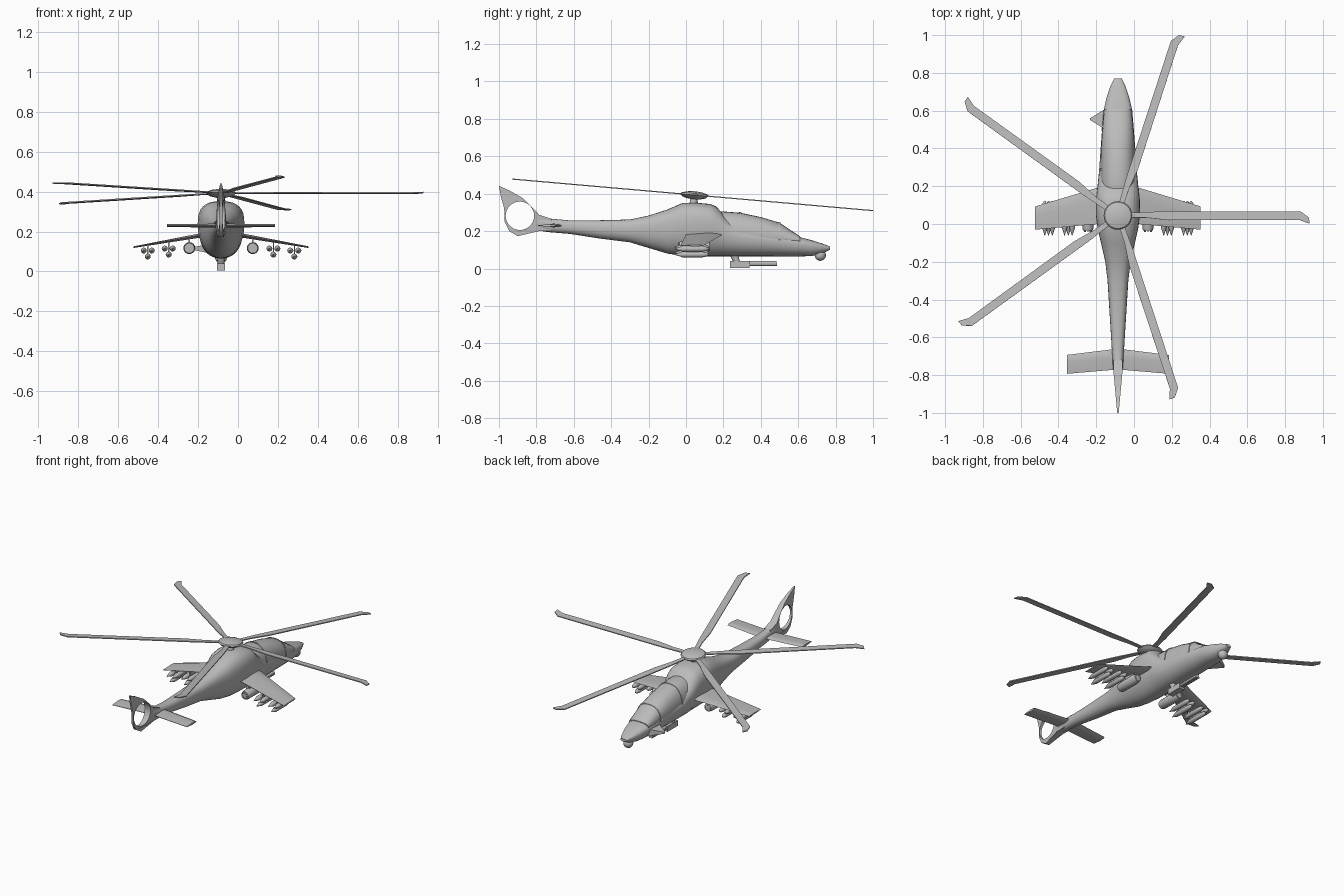
import bpy, bmesh, math
from mathutils import Matrix, Vector

if "Cube" in bpy.data.objects:
    bpy.data.objects.remove(bpy.data.objects["Cube"], do_unlink=True)

CX = -0.085  # centre line of the airframe
HUB = Vector((CX, 0.045, 0.393))

GREY = (0.5, 0.5, 0.5, 1)
paint = bpy.data.materials.new("airframe_grey")
paint.use_nodes = True
paint.diffuse_color = GREY
paint.node_tree.nodes["Principled BSDF"].inputs["Base Color"].default_value = GREY


def finish(name, bm, angle=35):
    bmesh.ops.recalc_face_normals(bm, faces=bm.faces)
    mesh = bpy.data.meshes.new(name)
    bm.to_mesh(mesh)
    bm.free()
    mesh.materials.append(paint)
    ob = bpy.data.objects.new(name, mesh)
    bpy.context.collection.objects.link(ob)
    bpy.ops.object.select_all(action="DESELECT")
    ob.select_set(True)
    bpy.context.view_layer.objects.active = ob
    bpy.ops.object.shade_smooth_by_angle(angle=math.radians(angle))
    return ob


def skin(bm, rings):
    """Join closed rings of points into a capped skin."""
    loops = [[bm.verts.new(p) for p in ring] for ring in rings]
    n = len(loops[0])
    for a, b in zip(loops, loops[1:]):
        for i in range(n):
            j = (i + 1) % n
            bm.faces.new((a[i], a[j], b[j], b[i]))
    bm.faces.new(loops[0])
    bm.faces.new(loops[-1])


def hull_ring(y, low, top, half, mid, power=0.75, n=32):
    """Egg-shaped section, boxier above its widest height."""
    ring = []
    for i in range(n):
        a = 2 * math.pi * i / n
        c, s = math.cos(a), math.sin(a)
        p = power if s > 0 else 0.95
        h = top - mid if s > 0 else mid - low
        ring.append((CX + half * math.copysign(abs(c) ** p, c), y,
                     mid + h * math.copysign(abs(s) ** p, s)))
    return ring


def loft(name, sections, power=0.75):
    bm = bmesh.new()
    skin(bm, [hull_ring(*s, power=power) for s in sections])
    return finish(name, bm)


def lathe(name, profile, place, n=16):
    """Turn (height, radius) pairs about local z."""
    bm = bmesh.new()
    skin(bm, [[place @ Vector((r * math.cos(2 * math.pi * i / n),
                               r * math.sin(2 * math.pi * i / n), h))
               for i in range(n)] for h, r in profile])
    return finish(name, bm)


def box(name, lo, hi):
    bm = bmesh.new()
    bmesh.ops.create_cube(bm, size=1)
    for v in bm.verts:
        v.co = [l + (c + 0.5) * (h - l) for l, h, c in zip(lo, hi, v.co)]
    return finish(name, bm)


def along_y(x, z):
    """Place a lathe with its axis running forward."""
    return Matrix.Translation((x, 0, z)) @ Matrix.Rotation(-math.pi / 2, 4, "X")


# Fuselage and tail boom: y, bottom, top, half width, height of widest point
loft("fuselage", [
    (-0.80, 0.205, 0.285, 0.022, 0.24), (-0.74, 0.195, 0.268, 0.028, 0.23),
    (-0.62, 0.185, 0.257, 0.035, 0.22), (-0.46, 0.16, 0.258, 0.045, 0.21),
    (-0.30, 0.14, 0.262, 0.055, 0.205), (-0.20, 0.11, 0.283, 0.067, 0.21),
    (-0.10, 0.08, 0.315, 0.09, 0.22), (-0.02, 0.068, 0.35, 0.108, 0.235),
    (0.05, 0.065, 0.352, 0.117, 0.24), (0.13, 0.065, 0.345, 0.116, 0.235),
    (0.16, 0.065, 0.333, 0.113, 0.225), (0.20, 0.065, 0.29, 0.108, 0.19),
    (0.28, 0.065, 0.22, 0.1, 0.165), (0.45, 0.065, 0.19, 0.088, 0.15),
    (0.60, 0.065, 0.17, 0.076, 0.13), (0.67, 0.066, 0.152, 0.06, 0.12),
    (0.73, 0.08, 0.133, 0.04, 0.115), (0.77, 0.1, 0.118, 0.02, 0.11)])

# Canopy with raised frames
glass = [(0.12, 0.13, 0.30, 0.095, 0.17), (0.20, 0.13, 0.305, 0.096, 0.17),
         (0.29, 0.13, 0.298, 0.094, 0.17), (0.40, 0.13, 0.275, 0.09, 0.165),
         (0.50, 0.13, 0.245, 0.083, 0.16), (0.61, 0.13, 0.172, 0.072, 0.15)]
loft("canopy", glass, power=0.85)
for k in (2, 4):
    y, low, top, half, mid = glass[k]
    (y0, _, t0, h0, _), (y1, _, t1, h1, _) = glass[k - 1], glass[k + 1]
    g, e = 0.006, 0.003
    loft("canopy_frame", [
        (y - g, low, top + e + (t0 - top) * g / (y - y0), half + e, mid),
        (y, low, top + e, half + e, mid),
        (y + g, low, top + e + (t1 - top) * g / (y1 - y), half + e, mid)], power=0.85)

# Tail fin with a round opening for the shrouded rotor
outline = [(-0.72, 0.2), (-0.785, 0.2), (-0.9, 0.173), (-0.945, 0.2), (-0.97, 0.25),
           (-0.972, 0.32), (-0.99, 0.385), (-1.0, 0.442), (-0.94, 0.415),
           (-0.875, 0.378), (-0.81, 0.315), (-0.785, 0.287), (-0.72, 0.265)]
hole = [(-0.888 + 0.076 * math.cos(math.tau * i / 32),
         0.282 + 0.076 * math.sin(math.tau * i / 32)) for i in range(32)]
curve = bpy.data.curves.new("fin_outline", "CURVE")
curve.dimensions, curve.fill_mode, curve.extrude = "2D", "BOTH", 1
for pts in (outline, hole):
    spline = curve.splines.new("POLY")
    spline.points.add(len(pts) - 1)
    for sp, (y, z) in zip(spline.points, pts):
        sp.co = (y, z, 0, 1)
    spline.use_cyclic_u = True
helper = bpy.data.objects.new("fin_outline", curve)
bpy.context.collection.objects.link(helper)
bpy.context.view_layer.update()
flat = bpy.data.meshes.new_from_object(helper.evaluated_get(bpy.context.evaluated_depsgraph_get()))
bpy.data.objects.remove(helper, do_unlink=True)
bm = bmesh.new()
bm.from_mesh(flat)
bmesh.ops.remove_doubles(bm, verts=bm.verts, dist=0.0001)
for v in bm.verts:
    y, z, side = v.co
    thick = 0.004 + 0.02 * max(0, min(1, (y + 1) / 0.22))
    v.co = (CX + side * thick, y, z)
finish("tail_fin", bm)


def wing(name, side, stations):
    """Stations: span, leading y, trailing y, z, thickness."""
    bm = bmesh.new()
    rings = []
    for span, lead, trail, z, t in stations:
        ring = [(0, 0), (0.15, 0.4), (0.4, 0.5), (1, 0.08),
                (1, -0.08), (0.4, -0.5), (0.15, -0.4)]
        rings.append([(CX + side * span, lead + (trail - lead) * u, z + t * w)
                      for u, w in ring])
    skin(bm, rings)
    return finish(name, bm)


missile = [(-0.062, 0.001), (-0.025, 0.013), (-0.02, 0.015), (0.09, 0.015),
           (0.11, 0.011), (0.122, 0.003)]
for side, label in ((1, "left"), (-1, "right")):
    wing(label + "_tailplane", side, [(0, -0.66, -0.77, 0.23, 0.02),
                                      (0.27, -0.693, -0.793, 0.23, 0.014)])
    wing(label + "_stub_wing", side, [(0.05, 0.21, 0.005, 0.19, 0.024),
                                      (0.438, 0.093, -0.03, 0.122, 0.008)])
    # Triple missile clusters under each wing
    for span, z in ((0.3675, 0.105), (0.2625, 0.115)):
        box(label + "_rail", (CX + side * span - 0.003, 0, z - 0.03),
            (CX + side * span + 0.003, 0.07, 0.194 - 0.175 * (span - 0.03)))
        for dx, dz in ((-0.02, 0), (0.02, 0), (0, -0.03)):
            lathe(label + "_missile", missile, along_y(CX + side * span + dx, z + dz), 12)
    # Rocket pod with a ring of tubes at each end
    px = CX + side * 0.159
    lathe(label + "_rocket_pod", [(-0.035, 0.025), (-0.025, 0.029), (0.1, 0.03),
                                  (0.125, 0.024)], along_y(px, 0.117))
    box(label + "_pod_pylon", (px - 0.004, 0.01, 0.13), (px + 0.004, 0.09, 0.17))
    for i in range(8):
        a = math.tau * i / 8
        lathe(label + "_rocket", [(-0.042, 0.003), (0.128, 0.003)],
              along_y(px + 0.018 * math.cos(a), 0.117 + 0.018 * math.sin(a)), 8)

# Chin gun
box("gun_body", (CX - 0.02, 0.235, 0.004), (CX + 0.02, 0.34, 0.04))
lathe("gun_barrel_shroud", [(0.33, 0.012), (0.485, 0.012)], along_y(CX, 0.028))
for dx in (-0.008, 0.008):
    lathe("gun_barrel", [(0.33, 0.006), (0.487, 0.006)], along_y(CX + dx, 0.02), 10)
lathe("gun_mount", [(0, 0.016), (0.06, 0.022)],
      Matrix.Translation((CX, 0.275, 0.025)) @ Matrix.Rotation(0.35, 4, "X"))

# Nose sensor ball
bm = bmesh.new()
bmesh.ops.create_uvsphere(bm, u_segments=20, v_segments=12, radius=0.03,
                          matrix=Matrix.Translation((CX, 0.718, 0.071)))
finish("sensor_ball", bm)

# Side probe on one flank of the cockpit
bm = bmesh.new()
skin(bm, [[(x, 0.555 + s * w, 0.115 + t * h) for s, t in ((-1, -1), (1, -1), (1, 1), (-1, 1))]
          for x, w, h in ((CX - 0.05, 0.065, 0.025), (-0.232, 0.005, 0.006))])
finish("side_probe", bm)

# Rotor head, tilted forward
tilt = Matrix.Translation(HUB) @ Matrix.Rotation(math.radians(-5), 4, "X")
lathe("rotor_mast", [(-0.06, 0.024), (-0.01, 0.018)], tilt)
lathe("rotor_hub", [(-0.022, 0.03), (-0.014, 0.06), (0, 0.076), (0.008, 0.07),
                    (0.016, 0.045), (0.02, 0.01)], tilt, 24)

# Five blades with swept tips
blade = [(0.04, 0.014), (0.2, 0.02), (0.97, 0.02), (1.012, -0.012), (1.014, -0.043),
         (0.96, -0.023), (0.27, -0.025), (0.15, -0.012), (0.04, -0.012)]
for k in range(5):
    turn = tilt @ Matrix.Rotation(math.tau * k / 5, 4, "Z")
    bm = bmesh.new()
    skin(bm, [[turn @ Vector((r, o, z)) for r, o in blade] for z in (-0.003, 0.003)])
    finish("rotor_blade", bm)
